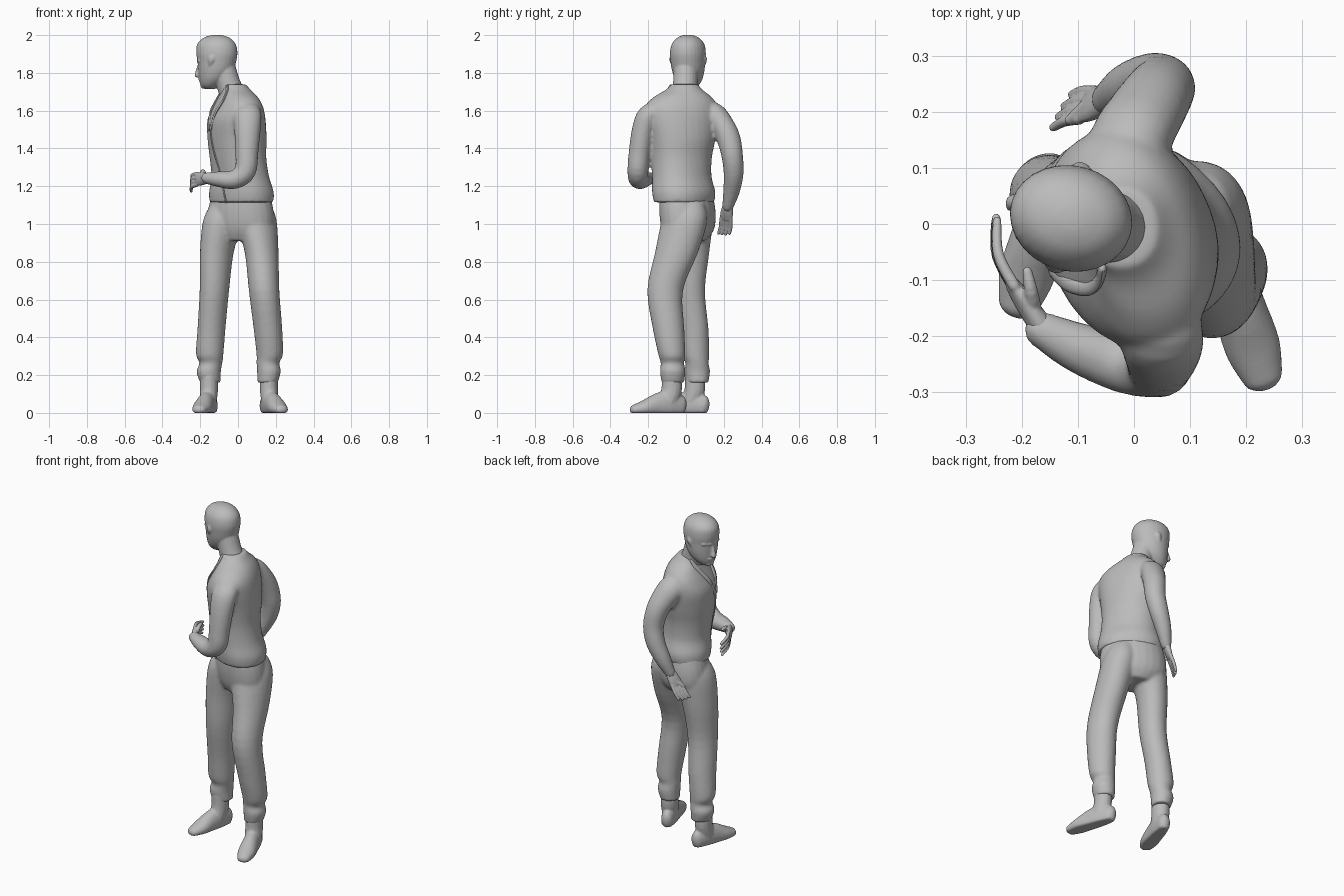
import bpy, bmesh
from math import sin, cos, pi, radians, copysign
from mathutils import Vector as V

cube = bpy.data.objects.get("Cube")
if cube:
    bpy.data.objects.remove(cube)

grey = bpy.data.materials.new("plain grey")
grey.use_nodes = True
grey.diffuse_color = (0.5, 0.5, 0.5, 1)
grey.node_tree.nodes["Principled BSDF"].inputs["Base Color"].default_value = (0.5, 0.5, 0.5, 1)
X, Y, Z = V((1, 0, 0)), V((0, 1, 0)), V((0, 0, 1))


def smooth_rows(rows, steps=4):
    """Spline through rows of numbers."""
    rows = [V(r) for r in rows]
    padded = [rows[0]] + rows + [rows[-1]]
    out = []
    for a, b, c, d in zip(padded, padded[1:], padded[2:], padded[3:]):
        for k in range(steps):
            t = k / steps
            out.append(b + (c - a) * t / 2 + (a * 2 - b * 5 + c * 4 - d) * t * t / 2
                       + (b * 3 - a - c * 3 + d) * t ** 3 / 2)
    return out + [rows[-1]]


def select(objs):
    bpy.ops.object.select_all(action='DESELECT')
    for obj in objs:
        obj.select_set(True)
    bpy.context.view_layer.objects.active = objs[0]


def skin(name, stations, sides=24, power=2.0, floor=None):
    """Loft a closed skin over stations of (centre, side vector, other vector)."""
    bm = bmesh.new()
    rings = []
    for centre, u, v in stations:
        ring = []
        for k in range(sides):
            c, s = cos(2 * pi * k / sides), sin(2 * pi * k / sides)
            p = centre + u * copysign(abs(c) ** (2 / power), c) + v * copysign(abs(s) ** (2 / power), s)
            if floor is not None:
                p.z = max(p.z, floor)
            ring.append(bm.verts.new(p))
        rings.append(ring)
    for a, b in zip(rings, rings[1:]):
        for k in range(sides):
            j = (k + 1) % sides
            bm.faces.new((a[k], a[j], b[j], b[k]))
    bm.faces.new(rings[0])
    bm.faces.new(rings[-1])
    bmesh.ops.recalc_face_normals(bm, faces=bm.faces)
    mesh = bpy.data.meshes.new(name)
    bm.to_mesh(mesh)
    bm.free()
    mesh.materials.append(grey)
    obj = bpy.data.objects.new(name, mesh)
    bpy.context.collection.objects.link(obj)
    select([obj])
    bpy.ops.object.shade_smooth_by_angle(angle=radians(50))
    return obj


def fuse(name, objs, voxel, rounds):
    """Melt overlapping pieces into one smooth surface."""
    select(objs)
    bpy.ops.object.join()
    obj = objs[0]
    obj.name = obj.data.name = name
    remesh = obj.modifiers.new("melt", 'REMESH')
    remesh.mode = 'VOXEL'
    remesh.voxel_size = voxel
    remesh.use_smooth_shade = True
    relax = obj.modifiers.new("relax", 'SMOOTH')
    relax.iterations = rounds


def level_rings(rows):
    """Rows of x, y, z, half width, half depth, yaw become level ellipses."""
    out = []
    for x, y, z, a, b, yaw in smooth_rows(rows):
        t = radians(yaw)
        out.append((V((x, y, z)), V((cos(t), sin(t), 0)) * a, V((-sin(t), cos(t), 0)) * b))
    return out


def tube(name, rows, ref, sides=14, floor=None):
    """Rows of x, y, z, radius, radius along ref become a round-ended tube."""
    pts = smooth_rows(rows)
    pos = [V(p[:3]) for p in pts]
    stations = []
    for i, p in enumerate(pts):
        t = (pos[min(i + 1, len(pos) - 1)] - pos[max(i - 1, 0)]).normalized()
        s = t.cross(ref).normalized()
        stations.append((pos[i], s * p[3], s.cross(t) * p[4], t))
    first, last = stations[0], stations[-1]

    def cap(end, sign):
        c, u, v, t = end
        r = min(u.length, v.length)
        return [(c + t * sign * r * sin(q), u * cos(q), v * cos(q)) for q in (0.5, 1.0, 1.4)]
    body = cap(first, -1)[::-1] + [s[:3] for s in stations] + cap(last, 1)
    return skin(name, body, sides, floor=floor)


# Trousers: seat and two legs, gathered above the shoes
trousers = [skin("trouser_seat", level_rings([
    (.015, 0, 1.17, .165, .125, -36), (.015, .008, 1.06, .187, .135, -30),
    (.015, .01, .97, .18, .122, -30), (.015, .005, .91, .12, .09, -30)]))]
legs = {
    "right": [(-.06, .035, 1.11, .075, .09, -30), (-.08, .028, 1.02, .1, .118, -30),
              (-.112, .022, .85, .086, .105, -25), (-.125, .015, .65, .076, .088, -25),
              (-.14, .04, .45, .073, .08, -25), (-.15, .052, .31, .073, .072, -25),
              (-.143, .058, .265, .06, .062, -25), (-.155, .06, .22, .064, .068, -25),
              (-.146, .06, .16, .054, .06, -25)],
    "left": [(.085, 0, 1.11, .08, .1, -30), (.098, -.008, 1.02, .102, .125, -25),
             (.125, -.05, .85, .089, .115, -10), (.138, -.11, .65, .081, .095, 0),
             (.158, -.093, .45, .076, .084, 5), (.168, -.075, .31, .07, .072, 10),
             (.158, -.072, .265, .06, .062, 10), (.164, -.07, .22, .063, .068, 10),
             (.157, -.07, .16, .054, .06, 10)]}
trousers += [skin(side + "_leg", level_rings(rows)) for side, rows in legs.items()]
fuse("trousers", trousers, .009, 6)


# Shoes: flat-soled foot from heel to toe, with an ankle shaft
def shoe(side, heel, toe):
    heel, toe = V(heel), V(toe)
    shape = ((.1, .036, .06), (.28, .044, .075), (.5, .047, .066), (.75, .05, .043), (.93, .038, .028))
    foot = tube("foot", [(*heel.lerp(toe, f), h * .6, w, h) for f, w, h in shape], Z, 20, floor=0)
    a, b = heel.lerp(toe, .32), heel.lerp(toe, .25)
    shaft = tube("shaft", [(*a, .06, .046, .052), (*b, .12, .048, .055), (*b, .2, .048, .052)], Y)
    fuse(side + "_shoe", [foot, shaft], .006, 4)


shoe("right", (-.135, .115), (-.21, -.16))
shoe("left", (.14, -.005), (.235, -.29))

# Waistcoat, twisting from the hips up to the sloping shoulders
torso = level_rings([
    (.018, -.01, 1.115, .18, .14, -38), (.018, -.012, 1.17, .182, .147, -42),
    (.012, -.022, 1.25, .165, .137, -50), (0, -.025, 1.35, .165, .14, -60),
    (-.005, -.022, 1.45, .18, .149, -68), (-.008, -.025, 1.55, .198, .146, -72),
    (0, -.025, 1.62, .196, .124, -74), (0, -.018, 1.67, .158, .1, -76),
    (-.012, -.01, 1.71, .098, .078, -80), (-.025, -.007, 1.74, .07, .066, -85)])
upper = [skin("waistcoat", torso, 32, power=2.15)]


def on_chest(index, degrees):
    c, u, v = torso[index]
    q = radians(degrees - 90)
    return c + u * cos(q) + v * sin(q)


# Front edge and lapels laid over the chest
tube("front_edge", [(*on_chest(i, 2), .006, .005) for i in range(0, 19, 3)], X, 8)
for side, sign in (("left", 1), ("right", -1)):
    path = [(i, sign * a) for i, a in ((18, 3), (22, 13), (26, 22), (30, 34), (34, 50))]
    tube(side + "_lapel", [(*on_chest(i, a), .014, .008) for i, a in path], X, 10)

# Sleeved arms: one bent across the body, one resting back at the hip
upper.append(tube("left_arm", [
    (.045, -.15, 1.59, .07, .06), (.05, -.2, 1.57, .075, .06), (.05, -.226, 1.5, .07, .06),
    (.047, -.246, 1.38, .061, .057), (.038, -.255, 1.28, .057, .055), (-.02, -.248, 1.235, .05, .053),
    (-.1, -.22, 1.237, .042, .045), (-.165, -.188, 1.243, .031, .033)], Y, 20))
upper.append(tube("right_arm", [
    (-.02, .08, 1.58, .07, .06), (-.008, .145, 1.575, .075, .066), (.018, .192, 1.52, .07, .064),
    (.04, .226, 1.45, .063, .063), (.05, .245, 1.36, .059, .057), (.03, .252, 1.27, .055, .053),
    (-.01, .242, 1.18, .046, .045), (-.047, .222, 1.095, .031, .031)], Y, 20))
fuse("waistcoat_and_sleeves", upper, .009, 5)

# Head, bowed slightly on a forward neck, with the hair swelling over the forehead
YAW = -105
head = [tube("neck", [(-.018, -.01, 1.66, .07, .068), (-.05, -.004, 1.74, .064, .065),
                      (-.078, 0, 1.83, .064, .064)], Y, 20)]
head.append(skin("skull", level_rings([
    (-.148, .02, 1.715, .025, .026, YAW), (-.145, .018, 1.732, .048, .05, YAW),
    (-.13, .015, 1.765, .071, .074, YAW), (-.117, .012, 1.81, .085, .093, YAW),
    (-.112, .01, 1.86, .091, .103, YAW), (-.112, .01, 1.905, .094, .11, YAW),
    (-.114, .011, 1.95, .086, .104, YAW), (-.114, .011, 1.982, .062, .076, YAW),
    (-.112, .01, 1.998, .03, .035, YAW), (-.112, .01, 2.002, .004, .004, YAW)]), 28))
ACROSS = V((cos(radians(YAW)), sin(radians(YAW)), 0))
AHEAD = ACROSS.cross(Z)


def face(across, ahead, z):
    return V((-.12, .012, z)) + ACROSS * across + AHEAD * ahead


head.append(tube("nose", [(*face(0, .085, 1.845), .01, .01), (*face(0, .094, 1.81), .012, .013),
                          (*face(0, .1, 1.788), .017, .013)], AHEAD))
for z, ahead in ((1.767, .086), (1.753, .08)):
    head.append(tube("lip", [(*face(s, ahead - abs(s) / 4, z), .007, .007) for s in (-.02, 0, .02)], Z, 10))
head.append(tube("chin", [(*face(s, .064, 1.73), .014, .014) for s in (-.012, 0, .012)], Z))
for sign in (1, -1):
    head.append(tube("brow", [(*face(sign * .015, .089, 1.862), .008, .01),
                              (*face(sign * .055, .071, 1.864), .008, .01)], AHEAD, 10))
    head.append(tube("ear", [(*face(sign * .088, -.006, 1.885), .016, .011),
                             (*face(sign * .09, -.002, 1.868), .017, .012),
                             (*face(sign * .083, .006, 1.842), .01, .009)], ACROSS))
fuse("head", head, .005, 3)


# Hands: flat palm, four bent fingers and a thumb
def hand(side, wrist, knuckle, bend, tip, thumb, spread):
    wrist, knuckle, bend, tip, thumb, spread = map(V, (wrist, knuckle, bend, tip, thumb, spread))
    parts = [tube("palm", [(*wrist, .022, .027), (*wrist.lerp(knuckle, .6), .019, .036),
                           (*knuckle, .014, .036)], spread)]
    for i in range(4):
        off = spread * (i - 1.5) * .019
        end = bend.lerp(tip, 1 - abs(i - 1.8) * .08) + off * 1.2
        parts.append(tube("finger", [(*(knuckle + off), .011, .011), (*(bend + off * 1.1), .01, .01),
                                     (*end, .008, .008)], spread, 10))
    root = wrist.lerp(knuckle, .3)
    parts.append(tube("thumb", [(*root, .015, .015), (*(root.lerp(thumb, .55) + spread * .012), .013, .013),
                                (*thumb, .009, .009)], X + Y, 10))
    fuse(side + "_hand", parts, .0035, 2)


hand("left", (-.16, -.19, 1.243), (-.215, -.11, 1.237), (-.243, -.055, 1.227), (-.246, .012, 1.205),
     (-.19, -.085, 1.28), (.05, 0, 1))
hand("right", (-.045, .222, 1.1), (-.083, .212, 1.03), (-.108, .21, .985), (-.13, .2, .945),
     (-.115, .185, 1.015), (.5, .86, 0))
